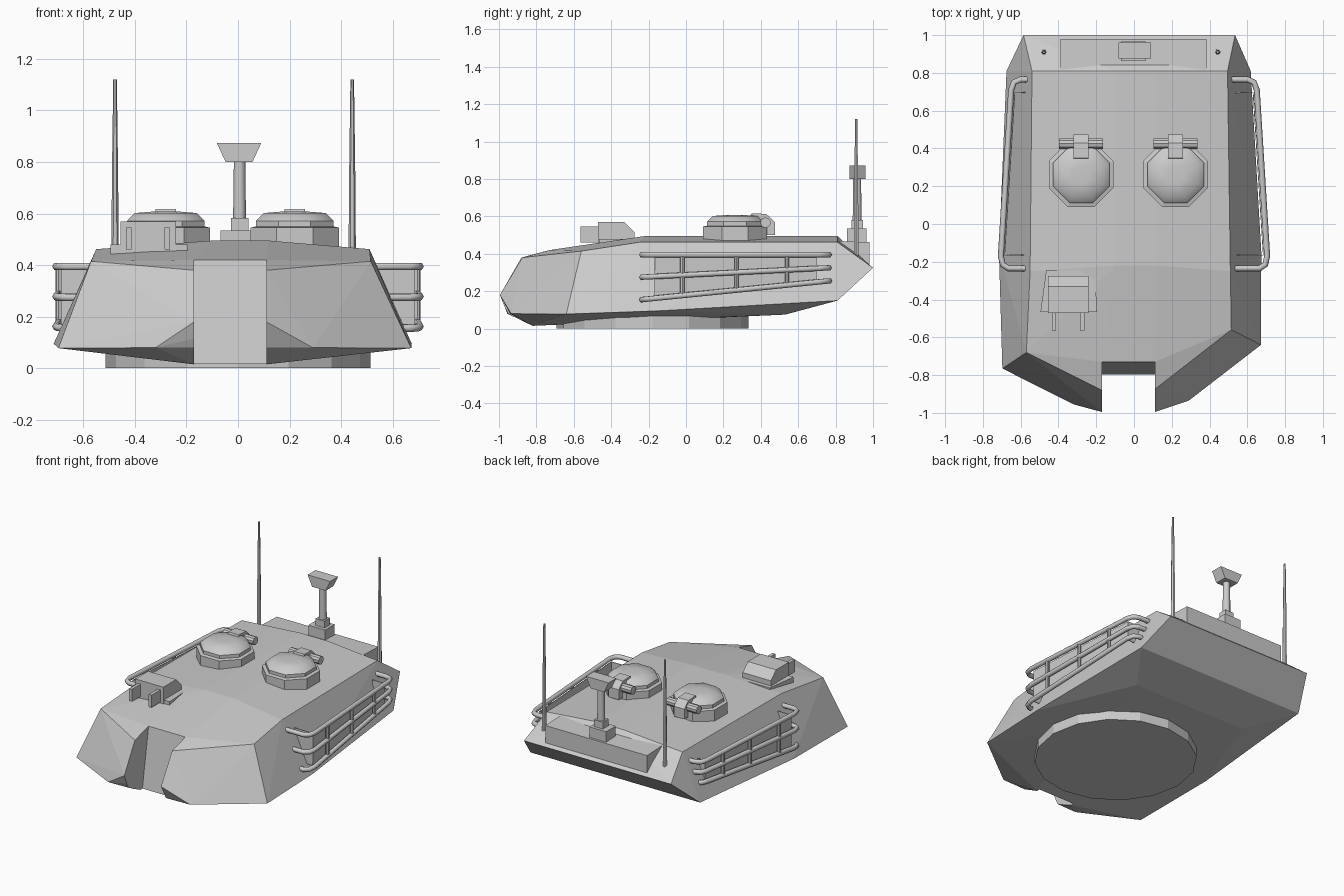
import bpy, bmesh, math
from mathutils import Vector

if "Cube" in bpy.data.objects:
    bpy.data.objects.remove(bpy.data.objects["Cube"])


def add_mesh(name, bm):
    me = bpy.data.meshes.new(name)
    bm.to_mesh(me)
    bm.free()
    ob = bpy.data.objects.new(name, me)
    bpy.context.collection.objects.link(ob)
    return ob


def solid(name, pts):
    """Convex solid spanning the given points."""
    bm = bmesh.new()
    vs = [bm.verts.new(p) for p in pts]
    res = bmesh.ops.convex_hull(bm, input=vs)
    junk = {v for v in res["geom_interior"] + res["geom_unused"]
            if isinstance(v, bmesh.types.BMVert)}
    bmesh.ops.delete(bm, geom=list(junk), context='VERTS')
    bmesh.ops.dissolve_limit(bm, angle_limit=0.02, verts=bm.verts[:], edges=bm.edges[:])
    bmesh.ops.recalc_face_normals(bm, faces=bm.faces[:])
    return add_mesh(name, bm)


def box(name, x, y, z):
    return solid(name, [(a, b, c) for a in x for b in y for c in z])


def prism(name, x, yz):
    """Side profile (y, z) stretched across x."""
    return solid(name, [(a, y, z) for a in x for y, z in yz])


def lathe(name, cx, cy, rz, n, turn=0.0, smooth=False):
    """Stack of n-sided rings given as (radius, height)."""
    bm = bmesh.new()
    rings = []
    for r, z in rz:
        rings.append([bm.verts.new((cx + r * math.cos(turn + i * math.tau / n),
                                    cy + r * math.sin(turn + i * math.tau / n), z))
                      for i in range(n)])
    for a, b in zip(rings, rings[1:]):
        for i in range(n):
            j = (i + 1) % n
            bm.faces.new((a[i], a[j], b[j], b[i]))
    bm.faces.new(rings[0][::-1])
    bm.faces.new(rings[-1])
    for f in bm.faces:
        f.smooth = smooth
    return add_mesh(name, bm)


def rod(name, a, b, r, n=8):
    bm = bmesh.new()
    a, b = Vector(a), Vector(b)
    d = b - a
    bmesh.ops.create_cone(bm, cap_ends=True, segments=n, radius1=r, radius2=r, depth=d.length)
    ob = add_mesh(name, bm)
    ob.rotation_mode = 'QUATERNION'
    ob.rotation_quaternion = d.to_track_quat('Z', 'Y')
    ob.location = (a + b) / 2
    return ob


def tube(name, pts, r):
    cu = bpy.data.curves.new(name, 'CURVE')
    cu.dimensions = '3D'
    cu.bevel_depth = r
    cu.bevel_resolution = 1
    cu.use_fill_caps = True
    sp = cu.splines.new('POLY')
    sp.points.add(len(pts) - 1)
    for p, co in zip(sp.points, pts):
        p.co = (*co, 1)
    ob = bpy.data.objects.new(name, cu)
    bpy.context.collection.objects.link(ob)
    return ob


# Turret shell: faceted convex body, (left x, left y, right x, right y, z)
pairs = [
    (-.10, .81, .12, .81, .495), (-.10, -.22, .12, -.22, .495),    # roof centre
    (-.17, -.73, .11, -.73, .42),
    (-.54, .81, .495, .81, .462), (-.55, -.25, .51, -.25, .462),   # roof edge
    (-.57, -.68, .515, -.56, .415), (-.17, -.88, .11, -.875, .38),
    (-.17, -.995, .11, -.995, .18), (-.32, -.955, .29, -.935, .08),  # nose
    (-.697, -.765, .672, -.64, .078), (-.715, -.15, .674, -.15, .095),  # lower rim
    (-.675, .81, .618, .81, .15), (-.585, 1, .535, 1, .325),
    (-.17, -.82, .11, -.82, .015), (-.40, -.11, .38, -.11, .05),   # underside
    (-.45, .53, .42, .53, .075),
]
shell = solid("turret_shell", [p for a, b, c, d, z in pairs for p in ((a, b, z), (c, d, z))])

# Gun slot in the nose
slot = prism("slot_cutter", (-.17, .11), [(-1.3, -.1), (-.817, -.1), (-.70, .6), (-1.3, .6)])
slot.hide_render = True
slot.hide_viewport = True
m = shell.modifiers.new("slot", 'BOOLEAN')
m.operation = 'DIFFERENCE'
m.solver = 'EXACT'
m.object = slot

# Turret ring
lathe("turret_ring", 0, -.18, [(.513, 0), (.513, .09)], 16)

# Rear stowage box
prism("rear_stowage_box", (-.39, .385),
      [(.78, .47), (.98, .462), (.98, .33), (.78, .40)])

# Side baskets
path = [(.50, .765), (.60, .765), (.635, .75), (.65, .71),
        (.705, -.17), (.695, -.215), (.665, -.235), (.52, -.235)]
levels = [(.395, .395), (.275, .325), (.155, .255)]     # heights at front, back


def height(level, y):
    f, b = levels[level]
    return f + (b - f) * (y + .24) / 1.0


def rail_x(y):
    return .65 + (.71 - y) * .055 / .88


for s, side in ((-1, "left"), (1, "right")):
    for k in range(3):
        inner = path[0][0] + .04 * k if s > 0 else path[0][0] + .04 * (k + 1)
        pts = [(inner, .765)] + path[1:-1] + [(inner, -.235)]
        tube(f"{side}_basket_rail", [(s * x, y, height(k, y)) for x, y in pts], .016)
    for y in (-.02, .27, .54):
        x = s * rail_x(y)
        rod(f"{side}_basket_post", (x, y, height(2, y)), (x, y, height(0, y)), .012)
    # thin panel behind the rails
    bm = bmesh.new()
    line = [(.54, .695), (rail_x(.695) - .02, .695), (rail_x(-.165) - .02, -.165), (.54, -.165)]
    cols = [(bm.verts.new((s * x, y, height(2, y))), bm.verts.new((s * x, y, height(0, y) - .01)))
            for x, y in line]
    for a, b in zip(cols, cols[1:]):
        bm.faces.new((a[0], b[0], b[1], a[1]))
    panel = add_mesh(f"{side}_basket_panel", bm)
    sol = panel.modifiers.new("thickness", 'SOLIDIFY')
    sol.thickness = .006
    sol.offset = 0

# Roof hatches with hinges
for cx, side in ((-.28, "left"), (.22, "right")):
    t = math.pi / 8
    lathe(f"{side}_hatch_base", cx, .262, [(.185, .44), (.185, .545), (.165, .55)], 8, t)
    lid = lathe(f"{side}_hatch_lid", cx, .262,
                [(.162, .545), (.162, .572), (.13, .602), (.05, .608)], 8, t)
    for f in lid.data.polygons:
        f.use_smooth = f.center.z > .58
    rod(f"{side}_hatch_hinge", (cx - .116, .425, .567), (cx + .116, .425, .567), .028, 10)
    prism(f"{side}_hinge_strap", (cx - .04, cx + .04),
          [(.34, .59), (.35, .617), (.43, .613), (.475, .57), (.475, .50), (.42, .50)])

# Periscope sight
solid("sight_base", [(x, y, z) for x, y in
                     ((-.495, -.465), (-.195, -.465), (-.465, -.247), (-.208, -.247))
                     for z in (.42, .48)])
prism("sight_housing", (-.455, -.24),
      [(-.47, .44), (-.47, .57), (-.33, .57), (-.275, .515), (-.275, .44)])
for x in (-.435, -.285):
    box("sight_arm", (x, x + .022), (-.565, -.46), (.46, .545))

# Rear antennas
for x in (-.477, .443):
    lathe("antenna", x, .91, [(.015, .37), (.014, .48), (.012, .75), (.007, 1.12)], 6)

# Sensor mast
box("mast_foot", (-.068, .06), (.862, .966), (.42, .535))
box("mast_socket", (-.028, .04), (.885, .945), (.53, .582))
lathe("mast_post", .006, .915, [(.025, .58), (.022, .81)], 10, 0, True)
solid("mast_head", [(.004 + s * w, y, z) for s in (-1, 1)
                    for w, z in ((.052, .80), (.086, .873)) for y in (.875, .96)])

# Keep edges crisp on round rods
for ob in bpy.context.scene.objects:
    ob.select_set(False)
    if ob.type == 'MESH' and ob.name.startswith(("mast_post", "antenna")):
        ob.select_set(True)
        bpy.context.view_layer.objects.active = ob
bpy.ops.object.shade_smooth_by_angle(angle=math.radians(50))
